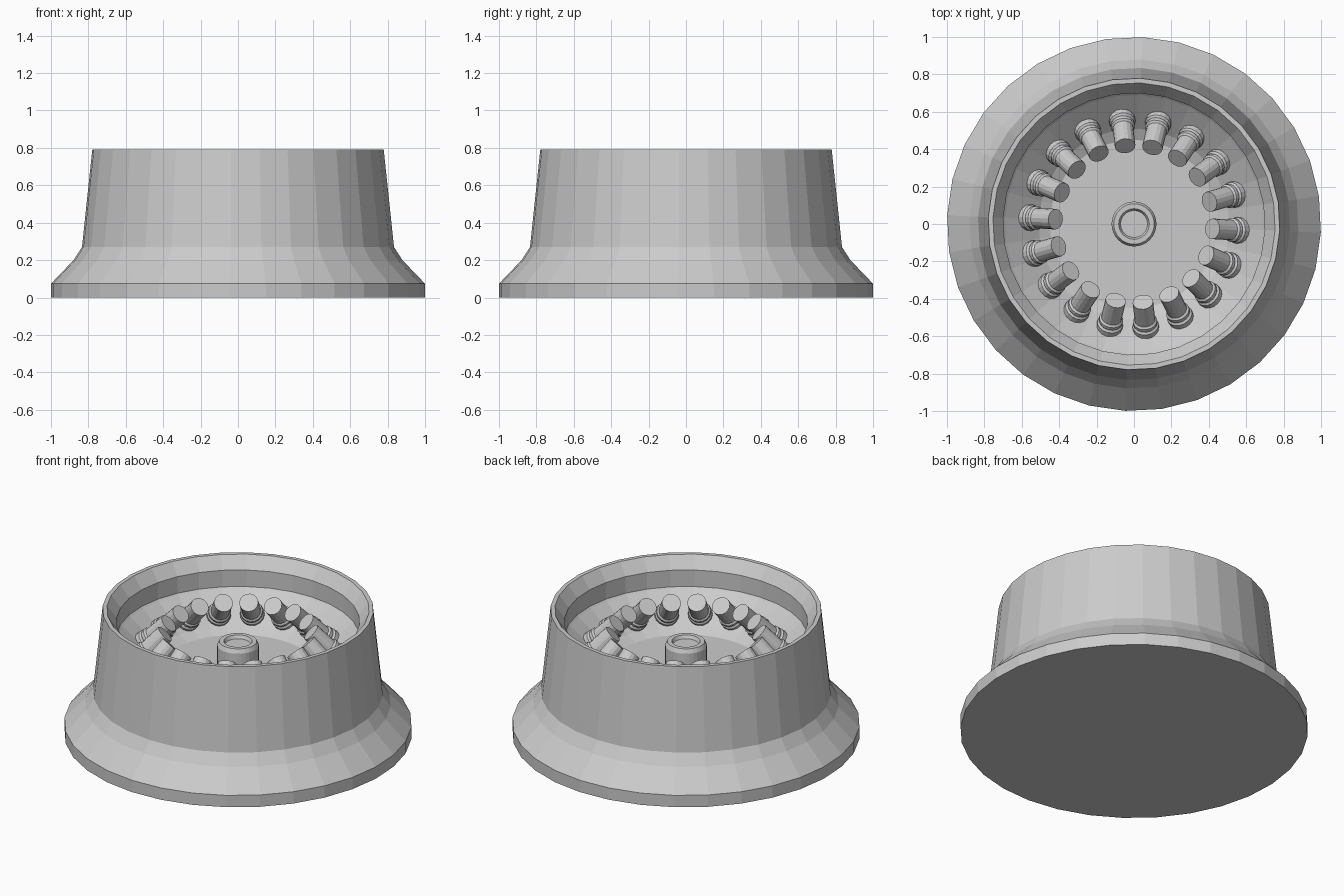
import bpy
import bmesh
from math import radians, cos, sin, tau
from mathutils import Matrix, Vector

PEGS = 18

cube = bpy.data.objects.get("Cube")
if cube:
    bpy.data.objects.remove(cube, do_unlink=True)

# Single plain grey finish
grey = bpy.data.materials.new("plain_grey")
grey.use_nodes = True
colour = (0.6, 0.6, 0.6, 1)
grey.diffuse_color = colour
grey.node_tree.nodes["Principled BSDF"].inputs["Base Color"].default_value = colour


def lathe(name, profile, sides, start=0.0):
    """Turn an open (radius, height) profile around z and cap both ends."""
    bm = bmesh.new()
    rings = []
    for r, z in profile:
        angles = [start + tau * i / sides for i in range(sides)]
        rings.append([bm.verts.new((r * cos(a), r * sin(a), z)) for a in angles])
    for low, high in zip(rings, rings[1:]):
        for i in range(sides):
            j = (i + 1) % sides
            bm.faces.new((low[i], low[j], high[j], high[i]))
    bm.faces.new(list(reversed(rings[0])))
    bm.faces.new(rings[-1])
    mesh = bpy.data.meshes.new(name)
    bm.to_mesh(mesh)
    bm.free()
    mesh.materials.append(grey)
    obj = bpy.data.objects.new(name, mesh)
    bpy.context.collection.objects.link(obj)
    return obj


# Flared outer wall, rim, stepped inner wall, sloping peg ring and floor
body_profile = [
    (1.0, 0), (1.0, 0.075), (0.88, 0.2), (0.835, 0.27), (0.78, 0.79),
    (0.755, 0.79), (0.70, 0.715), (0.70, 0.61), (0.69, 0.6),
    (0.51, 0.45), (0.45, 0.42),
]
lathe("bowl_body", body_profile, 32, radians(8.6))

# Central knob with a shallow recess
knob_profile = [
    (0.12, 0.4), (0.12, 0.565), (0.108, 0.59), (0.082, 0.59), (0.072, 0.57),
]
lathe("centre_knob", knob_profile, 32)

# Stepped pegs leaning inwards from the sloping ring
peg_profile = [
    (0.07, -0.03), (0.07, 0.025), (0.06, 0.035), (0.065, 0.045),
    (0.065, 0.06), (0.055, 0.07), (0.055, 0.205),
]
first = lathe("peg_1", peg_profile, 16)
lean = Matrix.Translation(Vector((0.565, 0, 0.495))) @ Matrix.Rotation(radians(-45), 4, "Y")
for i in range(PEGS):
    peg = first
    if i:
        peg = bpy.data.objects.new(f"peg_{i + 1}", first.data)
        bpy.context.collection.objects.link(peg)
    peg.matrix_world = Matrix.Rotation(radians(96.5) + tau * i / PEGS, 4, "Z") @ lean
